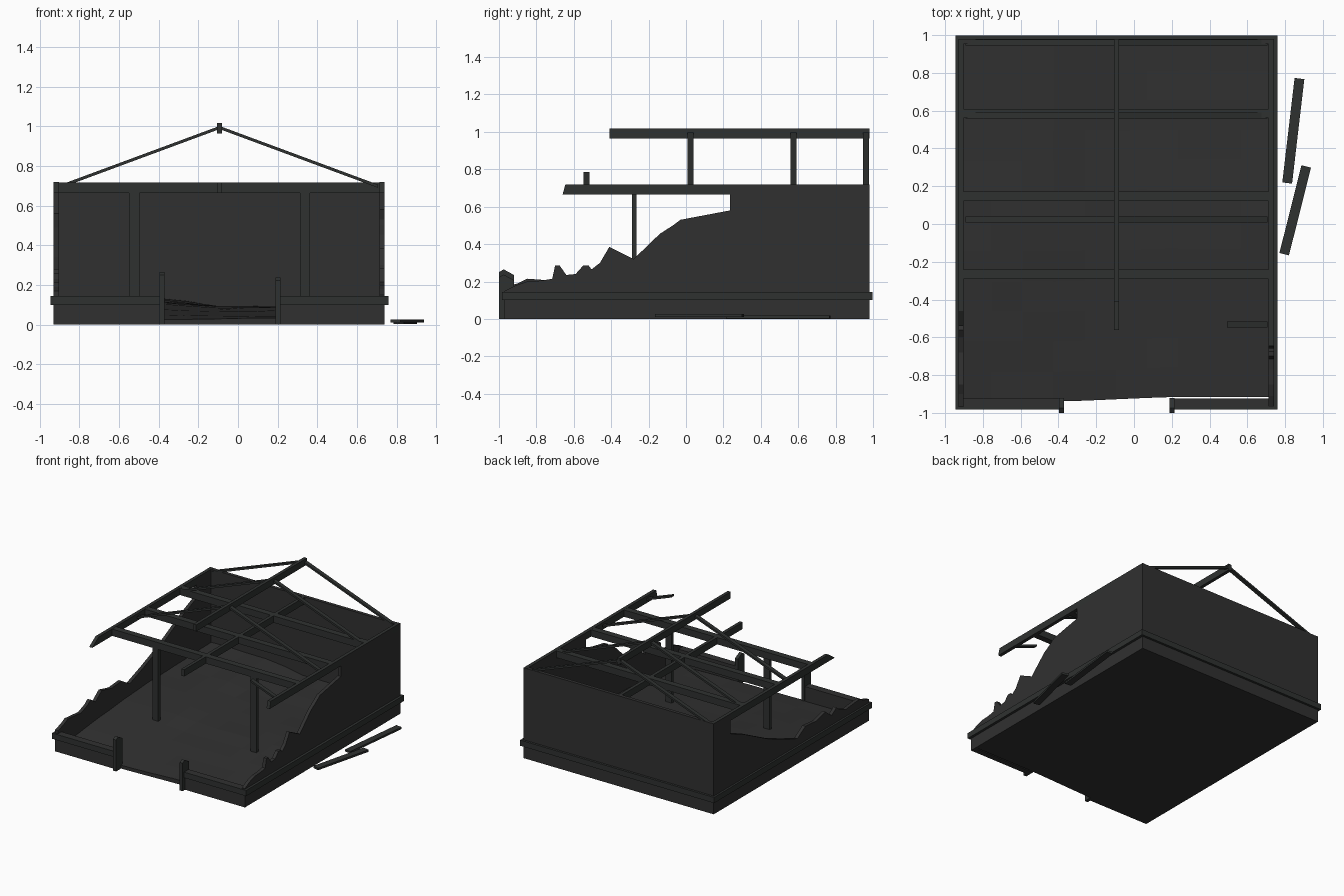
import bpy, bmesh, math, random
from mathutils import Vector

if "Cube" in bpy.data.objects:
    bpy.data.objects.remove(bpy.data.objects["Cube"])

random.seed(4)


def material(name, rgb):
    m = bpy.data.materials.new(name)
    m.diffuse_color = (*rgb, 1)
    m.use_nodes = True
    m.node_tree.nodes["Principled BSDF"].inputs["Base Color"].default_value = m.diffuse_color
    return m


CHAR = material("charcoal", (0.03, 0.03, 0.03))
WOOD = material("burnt timber", (0.028, 0.031, 0.0295))


def finish(name, bm, mat):
    bmesh.ops.recalc_face_normals(bm, faces=bm.faces)
    me = bpy.data.meshes.new(name)
    bm.to_mesh(me)
    bm.free()
    me.materials.append(mat)
    ob = bpy.data.objects.new(name, me)
    bpy.context.collection.objects.link(ob)
    return ob


def prism(name, pts, shift, mat):
    """Extrude a closed 3D outline along a vector."""
    bm = bmesh.new()
    face = bm.faces.new([bm.verts.new(p) for p in pts])
    ext = bmesh.ops.extrude_face_region(bm, geom=[face], use_keep_orig=True)
    vs = [g for g in ext["geom"] if isinstance(g, bmesh.types.BMVert)]
    bmesh.ops.translate(bm, verts=vs, vec=shift)
    return finish(name, bm, mat)


def box(name, x0, x1, y0, y1, z0, z1, mat=WOOD):
    pts = [(x0, y0, z0), (x1, y0, z0), (x1, y1, z0), (x0, y1, z0)]
    return prism(name, pts, (0, 0, z1 - z0), mat)


XL, XR, YF, YB, T = -0.93, 0.74, -0.97, 0.98, 0.027
MID, TOP, UNDER = -0.093, 0.718, 0.664

# Burnt-away side walls, each with its own ragged top edge
right_edge = [(.235, TOP), (.235, .58), (-.03, .53), (-.07, .5), (-.14, .455),
              (-.28, .32), (-.41, .385), (-.46, .3), (-.505, .265), (-.52, .285),
              (-.55, .285), (-.59, .24), (-.64, .235), (-.675, .285), (-.70, .285),
              (-.715, .215), (-.77, .205), (-.85, .2), (-.91, .18), (YF, .15)]
left_edge = [(.77, TOP), (.77, .56), (.6, .49), (.3, .34), (.1, .26), (-.07, .2),
             (-.17, .26), (-.3, .25), (-.42, .28), (-.5, .22), (-.56, .26),
             (-.6, .23), (-.68, .2), (-.78, .21), (-.85, .215), (-.9, .19), (YF, .17)]
for name, x, edge in (("left_wall", XL, left_edge), ("right_wall", XR - T, right_edge)):
    outline = [(x, YF, 0), (x, YB, 0), (x, YB, TOP)] + [(x, y, z) for y, z in edge]
    prism(name, outline, (T, 0, 0), CHAR)

# Back wall, and low front walls either side of the doorway
box("back_wall", XL, XR, YB - T, YB, 0, TOP, CHAR)
box("front_wall_left", XL, -.385, YF, -.925, 0, .145, CHAR)
box("front_wall_right", .205, XR, YF, -.925, 0, .145, CHAR)

# Raised band around the base
B0, B1 = .10, .145
box("band_left", XL - .016, XL, YF - .013, YB + .018, B0, B1)
box("band_right", XR, XR + .02, YF - .013, YB + .018, B0, B1)
box("band_back", XL, XR, YB, YB + .018, B0, B1)
box("band_front_left", XL, -.385, YF - .013, YF, B0, B1)
box("band_front_right", .205, XR, YF - .013, YF, B0, B1)

# Door posts with broken slanted tops
for name, x, h in (("door_post_left", -.397, .265), ("door_post_right", .188, .237)):
    prism(name, [(x, -1, 0), (x, -.92, 0), (x, -.92, h - .03), (x, -.975, h), (x, -1, h - .015)],
          (.026, 0, 0), WOOD)

# Uneven ash floor, closed underneath
NX, NY = 10, 12
bm = bmesh.new()
grid = []
for j in range(NY + 1):
    row = []
    for i in range(NX + 1):
        u, v = i / NX, j / NY
        x = XL + .01 + u * (XR - XL - .02)
        y0 = -.94 + .025 * min(1, max(0, (x + .37) / .57))
        y = y0 + v * (YB - .01 - y0)
        z = .03 + .06 * min(1, v * 2.2) + .05 * min(1, max(0, (-.1 - x) / .3)) * v
        row.append(bm.verts.new((x, y, z + random.uniform(-.004, .004))))
    grid.append(row)
for j in range(NY):
    for i in range(NX):
        bm.faces.new((grid[j][i], grid[j][i + 1], grid[j + 1][i + 1], grid[j + 1][i]))
rim = bmesh.ops.extrude_edge_only(bm, edges=[e for e in bm.edges if e.is_boundary])
for v in [g for g in rim["geom"] if isinstance(g, bmesh.types.BMVert)]:
    v.co.z = 0
bmesh.ops.holes_fill(bm, edges=[e for e in bm.edges if e.is_boundary], sides=0)
finish("ash_floor", bm, CHAR)

# Standing posts inside
for name, x in (("inner_post_left", -.55), ("inner_post_right", .312)):
    box(name, x, x + .052, -.29, -.264, .05, UNDER)

# Wall-top beams with slanted broken ends
for name, x, y0, y1 in (("top_beam_left", XL, -.54, -.46), ("top_beam_right", XR - T, -.66, -.645)):
    prism(name, [(x, y0, UNDER), (x, YB, UNDER), (x, YB, TOP + .001), (x, y1, TOP + .001)],
          (T, 0, 0), WOOD)

# Ceiling cross beams, centre beam and ridge
for k, y in enumerate((-.265, .147, .585)):
    box(f"cross_beam_{k + 1}", XL + .01, XR - .01, y - .025, y + .025, UNDER, TOP)
box("centre_beam", MID - .013, MID + .013, -.56, YB - .01, UNDER, TOP)
box("ridge_beam", MID - .013, MID + .013, -.41, YB, .965, 1.017)


# Thin rafters from ridge to wall tops, plus one snapped stub
def rafter(name, side, y, d0, d1):
    slope = .37
    pts = []
    for d, up in ((d0, 0), (d1, 0), (d1, .016), (d0, .016)):
        pts.append((MID + side * d, y - .016, .986 - slope * d + up))
    prism(name, pts, (0, .032, 0), WOOD)


for k, y in enumerate((.025, .575, .962)):
    rafter(f"rafter_left_{k + 1}", -1, y, 0, .80)
    rafter(f"rafter_right_{k + 1}", 1, y, 0, .80)
rafter("broken_rafter", 1, -.533, .585, .80)


# Fallen beams on the ground to the right
def fallen(name, a, b, z0, z1):
    a, b = Vector(a), Vector(b)
    d = (b - a).normalized()
    n = Vector((d.y, -d.x)) * .026
    pts = [(*(a + n), z0), (*(b + n), z0), (*(b - n), z0), (*(a - n), z0)]
    prism(name, pts, (0, 0, z1 - z0), WOOD)


fallen("fallen_beam_1", (.811, .217), (.876, .77), .003, .018)
fallen("fallen_beam_2", (.795, -.16), (.912, .305), .010, .026)

# Shift the scene so it is centred on x = 0
for ob in bpy.context.collection.objects:
    ob.data.update()
